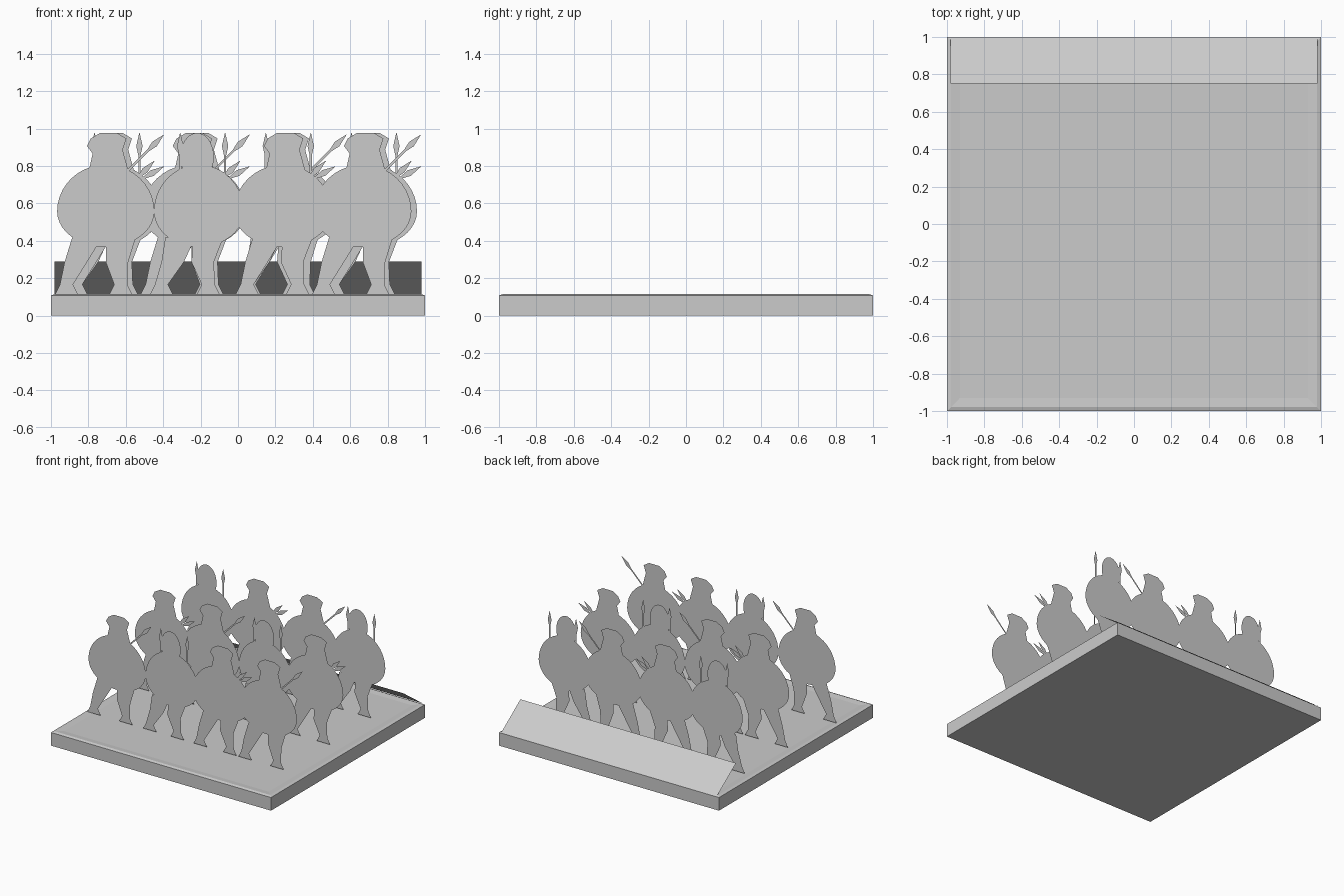
import bpy, bmesh
from math import sin, cos, pi
from mathutils import Vector, Matrix

cube = bpy.data.objects.get("Cube")
if cube:
    bpy.data.objects.remove(cube, do_unlink=True)

grey = bpy.data.materials.new("plain_grey")
grey.use_nodes = True
grey.diffuse_color = (0.6, 0.6, 0.6, 1)
grey.node_tree.nodes["Principled BSDF"].inputs["Base Color"].default_value = grey.diffuse_color


def finish_mesh(name, bm):
    mesh = bpy.data.meshes.new(name)
    bm.to_mesh(mesh)
    bm.free()
    mesh.materials.append(grey)
    return mesh


def place(name, mesh, location=(0, 0, 0)):
    obj = bpy.data.objects.new(name, mesh)
    obj.location = location
    bpy.context.collection.objects.link(obj)


def cutout(name, outlines):
    """Flat upright sheet, facing the front, from outlines in hundredths (x, z)."""
    bm = bmesh.new()
    for outline in outlines:
        face = bm.faces.new([bm.verts.new((x, 0, z)) for x, z in outline])
        face.normal_update()
        if face.normal.y > 0:
            face.normal_flip()
    bmesh.ops.scale(bm, vec=Vector.Fill(3, 0.01), verts=bm.verts)
    bmesh.ops.triangulate(bm, faces=bm.faces[:], ngon_method='EAR_CLIP')
    return finish_mesh(name, bm)


def egg(centre, level, half_width, rise, drop, steps=40):
    """Egg outline with different heights above and below its widest line."""
    angles = [2 * pi * i / steps for i in range(steps)]
    return [(centre + half_width * cos(a),
             level + sin(a) * (rise if sin(a) > 0 else drop)) for a in angles]


def strip(stations):
    """Outline of a limb or shaft from (point, half width) stations."""
    points = [Vector(p) for p, w in stations]
    along = (points[-1] - points[0]).normalized()
    side = Vector((-along.y, along.x))
    left = [p + side * s[1] for p, s in zip(points, stations)]
    right = [p - side * s[1] for p, s in zip(points, stations)]
    return left + right[::-1]


def spear(start, tip):
    """Thin shaft ending in a leaf-shaped blade."""
    start, tip = Vector(start), Vector(tip)
    along = (tip - start).normalized()
    return strip([(start, 0.6), (tip - along * 12, 0.6), (tip - along * 7, 1.7), (tip, 0.1)])


def leg(hip, knee, ankle):
    """Tapered leg with a foot spread flat on the ground."""
    stations = [(hip, 42, 8), (knee, 29, 6), (ankle, 17, 3.5), (ankle, 14, 5), (ankle, 12, 6)]
    return [(x - w, z) for x, z, w in stations] + [(x + w, z) for x, z, w in stations[::-1]]


def crested_helmet(shift):
    """Neck, cheeks and a flat-topped crest."""
    outline = [(-9, 78), (-7, 87), (-10, 91), (-8, 95), (-3, 98), (6, 98), (11, 95), (9, 89), (12, 78)]
    return [(x + shift, z) for x, z in outline]


# Three soldier poses, each cut from flat sheet part by part
poses = {
    "striding": {
        "head": [crested_helmet(-2)],
        "shield": [egg(-2, 56, 26, 25, 19)],
        "legs": [leg(-12, -18, -23), leg(6, 4, 6)],
        "spears": [spear((6, 74), (29, 97))],
    },
    "standing": {
        "head": [egg(1, 85, 9, 13, 12)],
        "shield": [egg(2, 56, 24, 25, 19)],
        "legs": [leg(-8, -12, -18), leg(7, 4, 7)],
        "spears": [spear((x, 75), (x, 98)) for x in (-8, 16)],
    },
    "lunging": {
        "head": [crested_helmet(1)],
        "shield": [egg(1, 56, 26, 25, 19)],
        "legs": [leg(-7, -13, -18), leg(9, 6, 9)],
        "spears": [spear((13, 71), (29, 80)), spear((14, 73), (24, 83))],
    },
}
meshes = [(pose, {part: cutout(f"{pose}_{part}", outlines) for part, outlines in parts.items()})
          for pose, parts in poses.items()]

# Three ranks of four, the poses stepping along by one in each rank
for rank in range(3):
    for file in range(4):
        pose, parts = meshes[(file - rank) % 3]
        stagger = 0.06 if rank == file == 2 else 0
        spot = ((file - 1.5) * 0.458 + stagger, (rank - 1) * 0.56, -0.003)
        for part, mesh in parts.items():
            place(f"{pose}_soldier_{part}", mesh, spot)

# Square base with a chamfered lip and a shallow recess
bm = bmesh.new()
bmesh.ops.create_cube(bm, size=1, matrix=Matrix.Diagonal((2, 2, 0.108, 1)))
bmesh.ops.translate(bm, vec=(0, 0, 0.054), verts=bm.verts)
top = [f for f in bm.faces if f.normal.z > 0.5]
for thickness, depth in ((0.03, 0.007), (0.07, -0.005)):
    bm.normal_update()
    bmesh.ops.inset_region(bm, faces=top, thickness=thickness, depth=depth)
place("base", finish_mesh("base", bm))

# Sloping plate along the back edge
bm = bmesh.new()
slope = [(-0.98, 0.75, 0.29), (0.98, 0.75, 0.29), (0.98, 1, 0.112), (-0.98, 1, 0.112)]
bm.faces.new([bm.verts.new(p) for p in reversed(slope)])
place("back_plate", finish_mesh("back_plate", bm))
